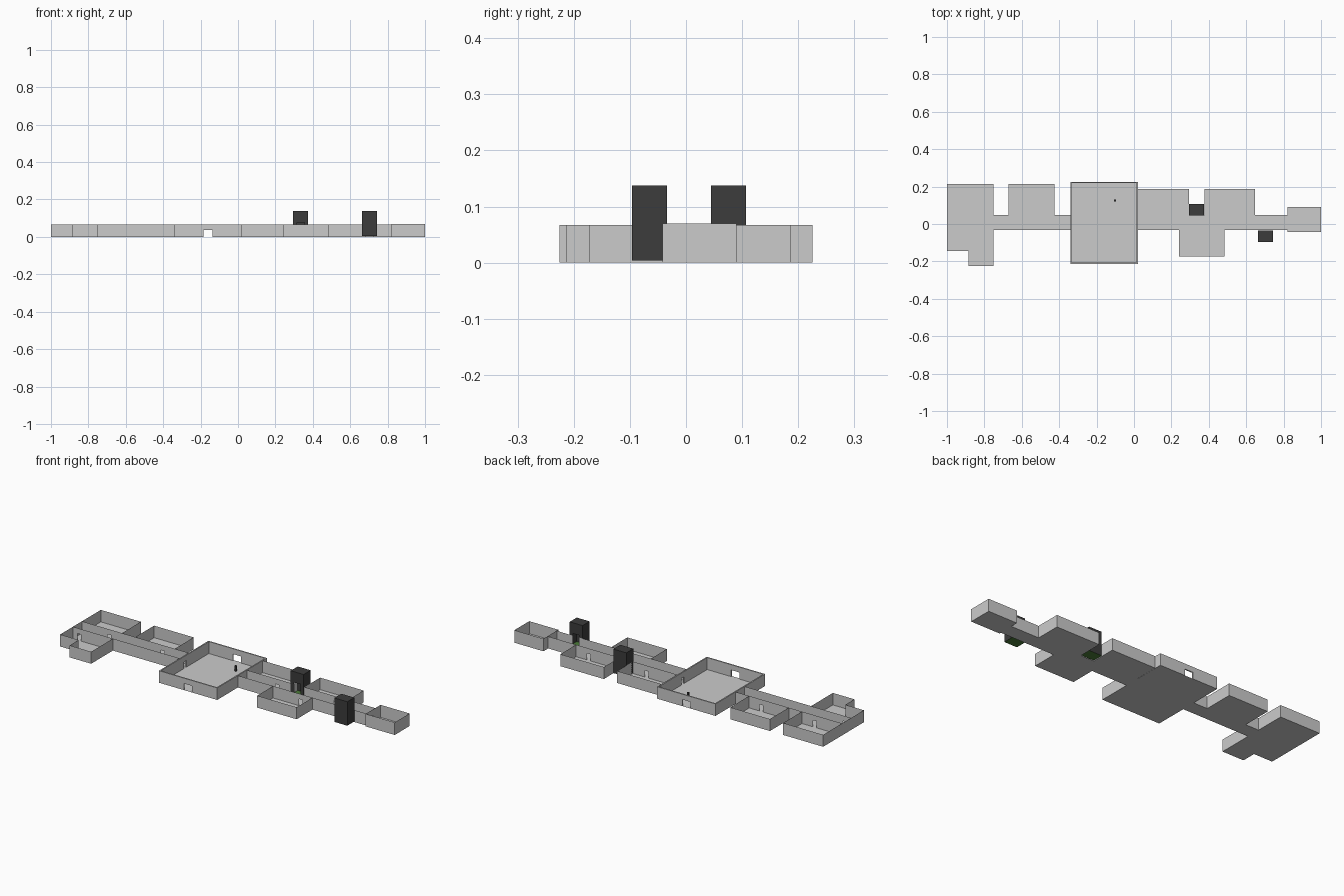
import bpy, bmesh

if "Cube" in bpy.data.objects:
    bpy.data.objects.remove(bpy.data.objects["Cube"])

H = 0.067            # wall height
DW, DH = 0.022, 0.037  # door width and height


def make(name, build, color=None):
    bm = bmesh.new()
    build(bm)
    me = bpy.data.meshes.new(name)
    bm.to_mesh(me)
    bm.free()
    ob = bpy.data.objects.new(name, me)
    bpy.context.collection.objects.link(ob)
    if color:
        me.materials.append(color)
    return ob


def material(name, rgb):
    m = bpy.data.materials.new(name)
    m.diffuse_color = (*rgb, 1)
    m.use_nodes = True
    m.node_tree.nodes["Principled BSDF"].inputs["Base Color"].default_value = m.diffuse_color
    return m


def quad(bm, pts):
    bm.faces.new([bm.verts.new(p) for p in pts])


def panel(bm, axis, at, a, b, z0, z1, t):
    """Upright piece of wall along an axis; t is its thickness (0 = plane)."""
    if t == 0:
        pts = [(a, z0), (b, z0), (b, z1), (a, z1)]
        quad(bm, [(u, at, z) if axis == 'x' else (at, u, z) for u, z in pts])
        return
    verts = bmesh.ops.create_cube(bm, size=1)['verts']
    for v in verts:
        u = (a + b) / 2 + v.co.x * (b - a)
        w = at + v.co.y * t
        z = (z0 + z1) / 2 + v.co.z * (z1 - z0)
        v.co = (u, w, z) if axis == 'x' else (w, u, z)
    if axis == 'y':
        bmesh.ops.reverse_faces(bm, faces=list({f for v in verts for f in v.link_faces}))


def wall(name, axis, at, a, b, doors=(), t=0, h=H):
    """Wall with doorways given as (centre, width, height)."""
    def build(bm):
        u = a
        for c, w, dh in doors:
            if c - w / 2 > u:
                panel(bm, axis, at, u, c - w / 2, 0, h, t)
            if dh < h:
                panel(bm, axis, at, c - w / 2, c + w / 2, dh, h, t)
            u = c + w / 2
        panel(bm, axis, at, u, b, 0, h, t)
    return make(name, build)


def floor(name, x0, x1, y0, y1, z=0.0, color=None):
    return make(name, lambda bm: quad(bm, [(x0, y0, z), (x1, y0, z), (x1, y1, z), (x0, y1, z)]), color)


def door(c):
    return (c, DW, DH)


Y0, Y1 = -0.032, 0.048  # corridor sides
dark = material("dark_panel", (0.045, 0.045, 0.045))
green = material("green_floor", (0.07, 0.2, 0.04))

# Corridors
floor("left_corridor_floor", -1, -0.34, Y0, Y1)
floor("right_corridor_floor", 0.02, 0.82, Y0, Y1)
wall("left_corridor_back_wall", 'x', Y1, -1, -0.34, [door(-0.83), door(-0.5)])
wall("left_corridor_front_wall", 'x', Y0, -1, -0.34, [door(-0.96)])
wall("left_corridor_end_wall", 'y', -1, Y0, Y1)
wall("right_corridor_back_wall", 'x', Y1, 0.02, 0.82, [door(0.21), (0.335, 0.04, H), door(0.57)])
wall("right_corridor_front_wall", 'x', Y0, 0.02, 0.82, [door(0.41), (0.705, 0.04, H)])

# Side rooms opening off the corridor: x0, x1, outer y
rooms = {
    "back_room_1": (-1, -0.752, 0.215),
    "back_room_2": (-0.67, -0.425, 0.215),
    "back_room_3": (0.022, 0.295, 0.187),
    "back_room_4": (0.378, 0.647, 0.187),
    "front_room": (0.24, 0.484, -0.173),
}
for name, (x0, x1, yo) in rooms.items():
    ya, yb = (Y1, yo) if yo > 0 else (yo, Y0)
    floor(name + "_floor", x0, x1, ya, yb)
    wall(name + "_left_wall", 'y', x0, ya, yb)
    wall(name + "_right_wall", 'y', x1, ya, yb)
    wall(name + "_outer_wall", 'x', yo, x0, x1)

# L-shaped room at the front left
floor("corner_room_floor", -1, -0.752, -0.145, Y0)
floor("corner_alcove_floor", -0.885, -0.752, -0.225, -0.145)
wall("corner_room_left_wall", 'y', -1, -0.145, Y0)
wall("corner_room_step_wall", 'x', -0.145, -1, -0.885)
wall("corner_alcove_left_wall", 'y', -0.885, -0.225, -0.145)
wall("corner_alcove_front_wall", 'x', -0.225, -0.885, -0.752)
wall("corner_room_right_wall", 'y', -0.752, -0.225, Y0)

# Main hall with thick walls
T = 0.007
hx0, hx1, hy0, hy1 = -0.34, 0.021, -0.214, 0.225
floor("hall_floor", hx0, hx1, hy0, hy1)
for name, y in (("front", hy0 + T / 2), ("back", hy1 - T / 2)):
    wall(f"hall_{name}_wall", 'x', y, hx0, hx1, [(-0.16, 0.05, 0.037)], T)
for name, x in (("left", hx0 + T / 2), ("right", hx1 - T / 2)):
    wall(f"hall_{name}_wall", 'y', x, hy0 + T, hy1 - T, [door(0.008)], T)

# End room
floor("end_room_floor", 0.82, 1, -0.042, 0.09)
wall("end_room_left_wall", 'y', 0.82, -0.042, 0.09, [door(0.01)], h=0.07)
wall("end_room_right_wall", 'y', 1, -0.042, 0.09, h=0.07)
wall("end_room_front_wall", 'x', -0.042, 0.82, 1, h=0.07)
wall("end_room_back_wall", 'x', 0.09, 0.82, 1, h=0.07)


# Lift shafts: dark boxes, open to the corridor, with a green floor
def lift(name, x0, x1, y_open, y_far):
    z0, z1, c = 0.004, 0.138, (x0 + x1) / 2
    ya, yb = sorted((y_open, y_far))

    def build(bm):
        panel(bm, 'x', y_far, x0, x1, z0, z1, 0)
        for x in (x0, x1):
            panel(bm, 'y', x, ya, yb, z0, z1, 0)
        quad(bm, [(x0, ya, z1), (x1, ya, z1), (x1, yb, z1), (x0, yb, z1)])
        panel(bm, 'x', y_open, x0, c - 0.02, z0, z1, 0)
        panel(bm, 'x', y_open, c + 0.02, x1, z0, z1, 0)
        panel(bm, 'x', y_open, c - 0.02, c + 0.02, 0.078, z1, 0)
    make(name + "_shaft", build, dark)
    floor(name + "_floor", x0, x1, ya, yb, z0, green)


lift("back_lift", 0.295, 0.375, 0.045, 0.107)
lift("front_lift", 0.664, 0.744, -0.034, -0.096)

# Small post standing in the hall
make("hall_post", lambda bm: panel(bm, 'x', 0.125, -0.106, -0.096, 0, 0.03, 0.01), dark)
